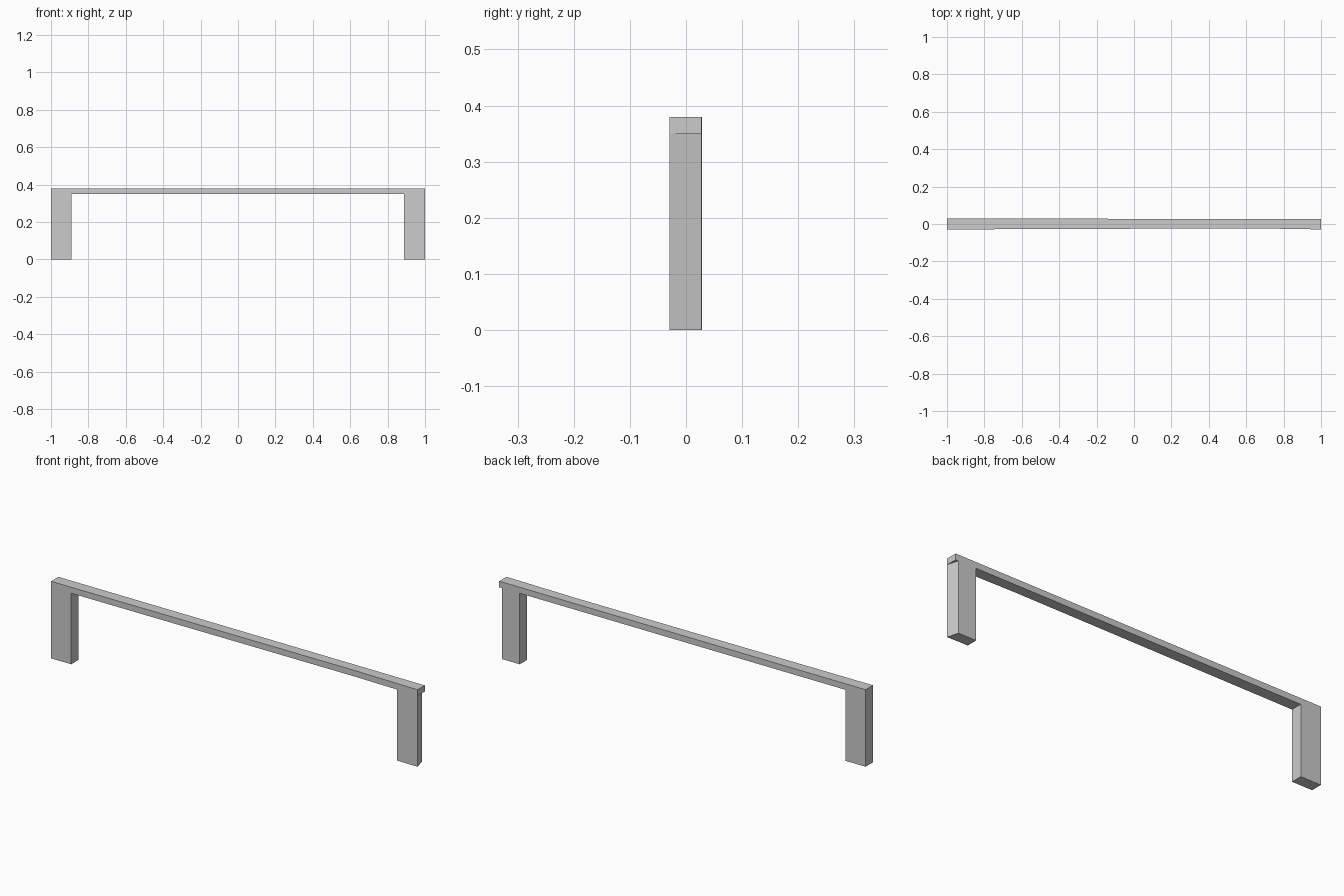
import bpy, bmesh

if "Cube" in bpy.data.objects:
    bpy.data.objects.remove(bpy.data.objects["Cube"])


def front_y(x):
    # front face bows in very slightly towards x = 0.63
    if x <= 0.63:
        return -0.029 + 0.006 * (x + 1) / 1.63
    return -0.023 - 0.006 * (x - 0.63) / 0.37


def back_y(x):
    return 0.028 - 0.0005 * x


def prism(name, plan, z0, z1):
    # extrude a plan outline between two heights
    bm = bmesh.new()
    base = bm.faces.new([bm.verts.new((x, y, z0)) for x, y in plan])
    top = bmesh.ops.extrude_face_region(bm, geom=[base])
    for v in top["geom"]:
        if isinstance(v, bmesh.types.BMVert):
            v.co.z = z1
    bmesh.ops.recalc_face_normals(bm, faces=bm.faces)
    me = bpy.data.meshes.new(name)
    bm.to_mesh(me)
    bm.free()
    ob = bpy.data.objects.new(name, me)
    bpy.context.collection.objects.link(ob)
    return ob


def plan(front_xs, back_xs):
    return ([(x, front_y(x)) for x in front_xs]
            + [(x, back_y(x)) for x in reversed(back_xs)])


# long top rail
prism("top_rail", plan([-1, 0.63, 1], [-1, 1]), 0.35, 0.38)
# legs; the right one has a slanted outer end tucked under the rail
prism("left_leg", plan([-1, -0.89], [-1, -0.89]), 0, 0.35)
prism("right_leg", plan([0.888, 1], [0.888, 0.985]), 0, 0.35)
